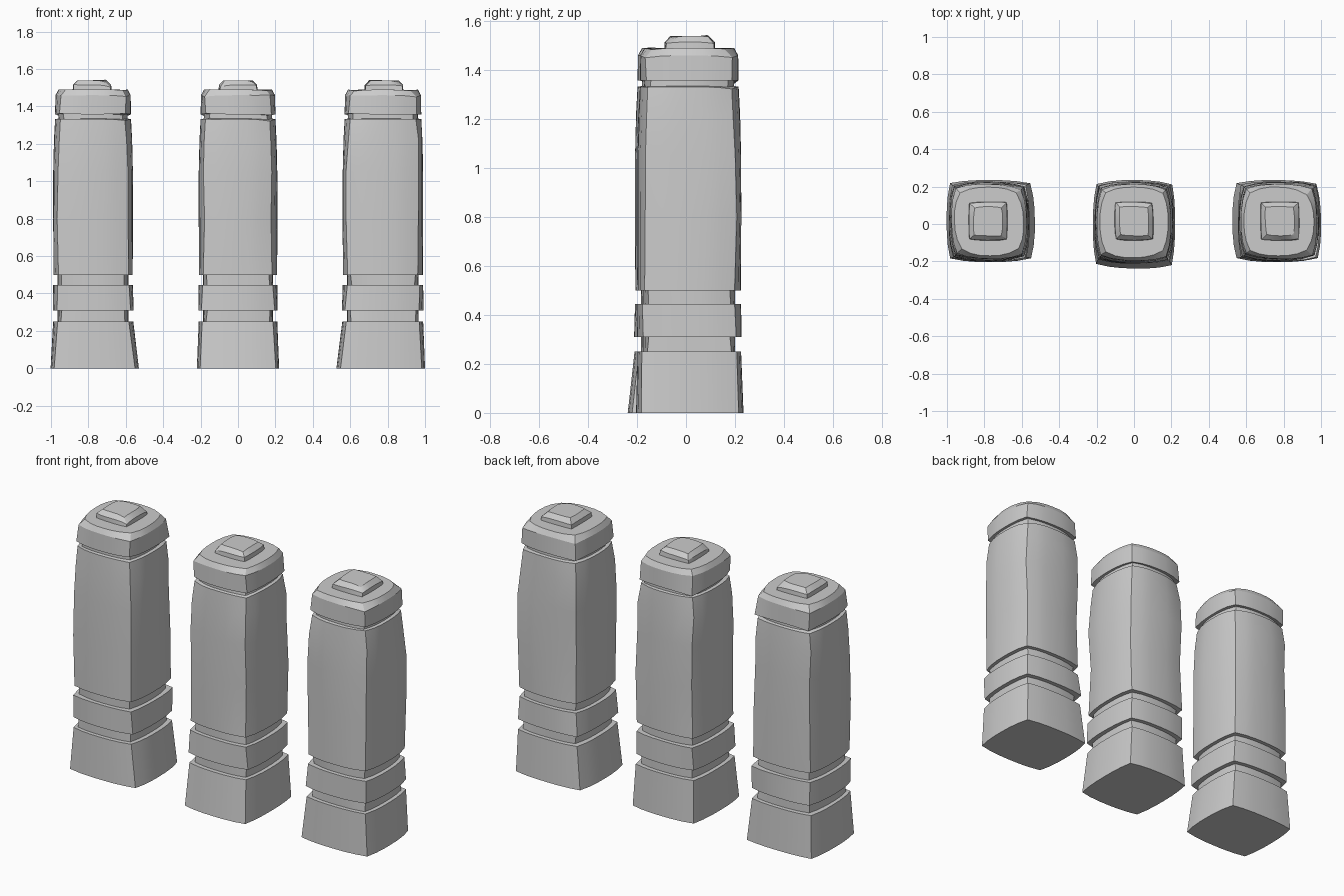
import bpy, bmesh, math, random

if "Cube" in bpy.data.objects:
    bpy.data.objects.remove(bpy.data.objects["Cube"])

stone = bpy.data.materials.new("pale grey stone")
stone.diffuse_color = (0.6, 0.6, 0.6, 1)
stone.use_nodes = True
stone.node_tree.nodes["Principled BSDF"].inputs["Base Color"].default_value = stone.diffuse_color
SEG = 6  # segments along each bulging side


def ring(cx, z, ext, ratio, rnd, wob=0.0, zwob=0.0):
    """Pillow-square outline: four corners joined by sides bowed to the extents."""
    x0, x1, y0, y1 = ext
    mx, my, hx, hy = (x0 + x1) / 2, (y0 + y1) / 2, (x1 - x0) / 2, (y1 - y0) / 2
    corners = []
    for sx, sy in ((-1, -1), (1, -1), (1, 1), (-1, 1)):
        corners.append((mx + sx * hx * ratio + rnd.uniform(-wob, wob),
                        my + sy * hy * ratio + rnd.uniform(-wob, wob),
                        z + rnd.uniform(-zwob, zwob * 0.3)))
    mids = ((mx, y0), (x1, my), (mx, y1), (x0, my))
    pts = []
    for i in range(4):
        a, b = corners[i], corners[(i + 1) % 4]
        for k in range(SEG):
            t = k / SEG
            w = 1 - abs(2 * t - 1) ** 2.6
            p = [a[j] + (b[j] - a[j]) * t for j in range(3)]
            axis = 1 if i % 2 == 0 else 0
            p[axis] += (mids[i][axis] - (a[axis] + b[axis]) / 2) * w
            p[2] += (z - p[2]) * w
            pts.append((cx + p[0], p[1], p[2]))
    return pts


def loft(name, rings):
    bm = bmesh.new()
    rows = [[bm.verts.new(p) for p in r] for r in rings]
    n = len(rows[0])
    for a, b in zip(rows, rows[1:]):
        for i in range(n):
            j = (i + 1) % n
            bm.faces.new((a[i], a[j], b[j], b[i]))
    bm.faces.new(rows[0][::-1])
    bm.faces.new(rows[-1])
    bmesh.ops.recalc_face_normals(bm, faces=bm.faces)
    me = bpy.data.meshes.new(name)
    bm.to_mesh(me)
    bm.free()
    me.materials.append(stone)
    ob = bpy.data.objects.new(name, me)
    bpy.context.collection.objects.link(ob)
    bpy.ops.object.select_all(action='DESELECT')
    ob.select_set(True)
    bpy.context.view_layer.objects.active = ob
    bpy.ops.object.shade_smooth_by_angle(angle=math.radians(22))
    return ob


# height, offset from shaft outline, corner ratio, corner wobble, height wobble, flare
LEVELS = [
    (0.00, 0.010, 0.91, 0.004, 0, 1), (0.25, 0.000, 0.90, 0.004, 0, 0.1),
    (0.25, -0.024, 0.90, 0.004, 0, 0), (0.31, -0.024, 0.90, 0.004, 0, 0),
    (0.31, 0.002, 0.90, 0.006, 0, 0.1), (0.445, 0.000, 0.90, 0.006, 0, 0),
    (0.445, -0.024, 0.89, 0.004, 0, 0), (0.50, -0.024, 0.89, 0.004, 0, 0),
    (0.50, -0.001, 0.89, 0.005, 0, 0), (0.80, 0.000, 0.88, 0.009, 0, 0),
    (1.05, 0.000, 0.89, 0.009, 0, 0), (1.22, -0.004, 0.87, 0.007, 0, 0),
    (1.332, -0.010, 0.85, 0.005, 0.014, 0), (1.335, -0.028, 0.85, 0.003, 0.010, 0),
    (1.36, -0.028, 0.85, 0.003, 0.010, 0), (1.358, -0.010, 0.88, 0.006, 0.020, 0),
    (1.46, -0.012, 0.87, 0.007, 0.012, 0), (1.49, -0.028, 0.82, 0.008, 0.008, 0),
]

# centre x, shaft extents, extra flare of each side at the foot, seed
PILLARS = [
    ("left", -0.78, (-0.208, 0.218, -0.198, 0.225), (0.004, 0.022, -0.004, 0.0), 3),
    ("middle", 0.0, (-0.210, 0.210, -0.208, 0.225), (0.0, 0.0, 0.020, 0.0), 8),
    ("right", 0.78, (-0.220, 0.210, -0.198, 0.225), (0.024, 0.0, -0.004, 0.0), 5),
]

for side, cx, ext, flare, seed in PILLARS:
    rnd = random.Random(seed)
    rings = []
    for z, d, ratio, wob, zwob, f in LEVELS:
        e = [v + s * (d + f * fl) for v, s, fl in zip(ext, (-1, 1, -1, 1), flare)]
        rings.append(ring(cx, z, e, ratio, rnd, wob, zwob))
    # grooved pillar body with collar
    loft(side + "_pillar", rings)
    # bevelled capstone
    cap = []
    for z, h in ((1.47, 0.105), (1.515, 0.102), (1.54, 0.078)):
        cap.append(ring(cx, z, (-h, h, 0.015 - h, 0.015 + h), 0.95, rnd, 0.004,
                        0.012 if z > 1.5 else 0))
    loft(side + "_capstone", cap)
